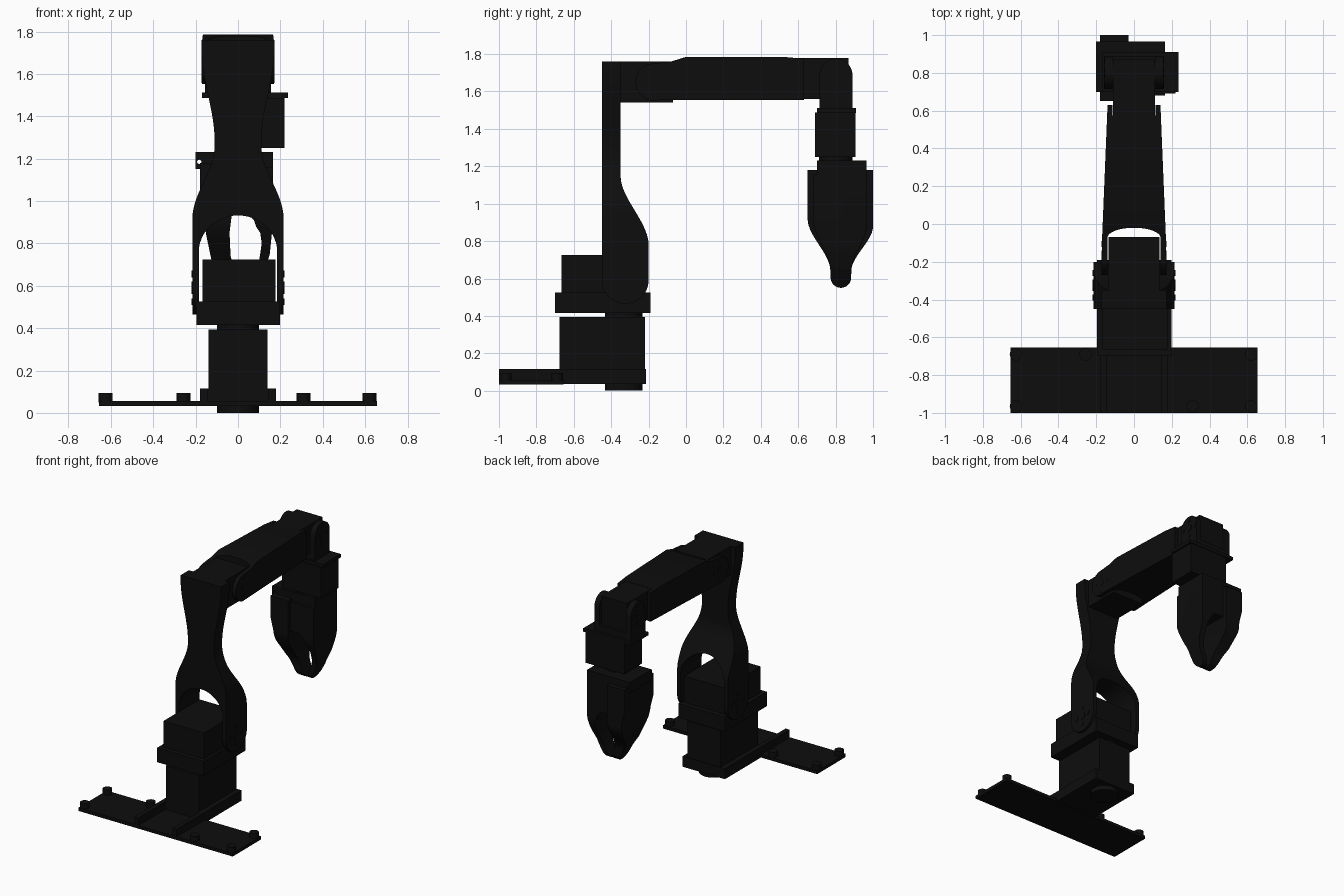
import bpy, bmesh
from math import sin, cos, radians
from mathutils import Vector

cube = bpy.data.objects.get("Cube")
if cube:
    bpy.data.objects.remove(cube, do_unlink=True)

black = bpy.data.materials.new("matte_black")
black.use_nodes = True
black.diffuse_color = (0.004, 0.004, 0.004, 1)
bsdf = black.node_tree.nodes["Principled BSDF"]
bsdf.inputs["Base Color"].default_value = black.diffuse_color
bsdf.inputs["Roughness"].default_value = 0.8


def prism(name, pts, axis, lo, hi):
    """Extrude a 2D outline along an axis; x takes (y,z), y takes (x,z), z takes (x,y)."""
    place = {"x": lambda a, b, d: (d, a, b),
             "y": lambda a, b, d: (a, d, b),
             "z": lambda a, b, d: (a, b, d)}[axis]
    bm = bmesh.new()
    face = bm.faces.new([bm.verts.new(place(a, b, lo)) for a, b in pts])
    out = bmesh.ops.extrude_face_region(bm, geom=[face])
    verts = [v for v in out["geom"] if isinstance(v, bmesh.types.BMVert)]
    bmesh.ops.translate(bm, verts=verts, vec=Vector(place(0, 0, hi - lo)))
    bmesh.ops.recalc_face_normals(bm, faces=bm.faces)
    mesh = bpy.data.meshes.new(name)
    bm.to_mesh(mesh)
    bm.free()
    mesh.materials.append(black)
    ob = bpy.data.objects.new(name, mesh)
    bpy.context.collection.objects.link(ob)
    return ob


def box(name, x, y, z):
    return prism(name, [(x[0], y[0]), (x[1], y[0]), (x[1], y[1]), (x[0], y[1])], "z", *z)


def arc(a, b, r, start=0, end=360, n=24, rb=None):
    """Points on an arc, leaving out the repeated end of a full circle."""
    count = n if end - start == 360 else n + 1
    angles = [radians(start + (end - start) * i / n) for i in range(count)]
    return [(a + r * cos(t), b + (rb or r) * sin(t)) for t in angles]


def ease(p, q, n=14):
    """S-shaped run from p to q, level in the first coordinate at both ends."""
    return [(p[0] + (q[0] - p[0]) * t * t * (3 - 2 * t), p[1] + (q[1] - p[1]) * t)
            for t in [i / n for i in range(n + 1)]]


def mirrored(half):
    return half + [(-a, b) for a, b in reversed(half)]


def combine(ob, other, operation):
    """Apply a boolean and remove the cutter."""
    mod = ob.modifiers.new("cut", "BOOLEAN")
    mod.operation, mod.object, mod.solver = operation, other, "EXACT"
    deps = bpy.context.evaluated_depsgraph_get()
    mesh = bpy.data.meshes.new_from_object(ob.evaluated_get(deps))
    ob.modifiers.clear()
    ob.data = mesh
    bpy.data.objects.remove(other, do_unlink=True)
    return ob


# Foot plate with standoffs and side rails
box("foot_plate", (-.655, .655), (-1, -.655), (.033, .057))
for x, y in [(-.625, -.965), (-.625, -.69), (-.257, -.69), (.309, -.965), (.62, -.965), (.62, -.69)]:
    prism("standoff", arc(x, y, .033), "z", .05, .095)
for s in (-1, 1):
    box("foot_rail", sorted((s * .145, s * .18)), (-1, -.655), (.035, .115))

# Base housing and turntable
box("base_housing", (-.14, .14), (-.675, -.22), (.035, .393))
box("base_flange", (-.18, .18), (-.675, -.215), (.035, .115))
prism("turntable", arc(0, -.332, .1), "z", 0, .42)

# Shoulder
box("shoulder_bracket", (-.196, .198), (-.70, -.19), (.415, .525))
box("shoulder_motor", (-.167, .177), (-.665, -.23), (.52, .725))

# Upper arm: front outline crossed with side outline, then an arched window
front = [(.215, .4)] + ease((.215, .92), (.11, 1.26)) + ease((.11, 1.28), (.172, 1.72)) + [(.172, 1.76)]
side = [(-.45, 1.76), (-.45, .59)] + arc(-.325, .59, .125, 180, 360) \
    + ease((-.2, .78), (-.35, 1.15)) + [(-.35, 1.76)]
upper_arm = prism("upper_arm", mirrored(front), "y", -.6, 0)
combine(upper_arm, prism("cutter", side, "x", -.4, .4), "INTERSECT")
window = [(-.185, .3), (.185, .3)] + arc(0, .76, .185, 0, 180, rb=.172)
combine(upper_arm, prism("cutter", window, "y", -.7, .1), "DIFFERENCE")

# Elbow motor
box("elbow_motor", (-.135, .135), (-.36, -.07), (1.54, 1.76))

# Forearm: tapered plan crossed with side outline, forked at both ends
plan = [(-.172, -.3), (.172, -.3), (.17, -.1), (.14, .63), (-.14, .63), (-.17, -.1)]
side = arc(-.17, 1.65, .1, 100, 260) + [(-.1, 1.555), (.63, 1.555), (.63, 1.775),
                                        (.52, 1.785), (0, 1.785), (-.08, 1.76)]
forearm = prism("forearm", plan, "z", 1.4, 1.9)
combine(forearm, prism("cutter", side, "x", -.4, .4), "INTERSECT")
fork = [(-.14, -.5), (.14, -.5)] + arc(0, -.072, .14, 0, 180, rb=.052)
combine(forearm, prism("cutter", fork, "z", 1.3, 2), "DIFFERENCE")
combine(forearm, box("cutter", (-.113, .113), (.575, .8), (1.3, 2)), "DIFFERENCE")

# Wrist joint
box("wrist_motor", (-.11, .11), (.57, .87), (1.56, 1.778))
cheek = [(.715, 1.5), (.89, 1.5)] + arc(.802, 1.688, .088, 0, 180)
for s in (-1, 1):
    prism("wrist_cheek", cheek, "x", *sorted((s * .112, s * .155)))
box("wrist_bridge", (-.155, .155), (.715, .89), (1.5, 1.56))
box("wrist_flange", (-.17, .235), (.70, .91), (1.486, 1.512))
box("roll_motor", (-.11, .22), (.69, .905), (1.25, 1.487))
prism("roll_hub", arc(.02, .8, .09), "z", 1.22, 1.26)

# Gripper body
box("gripper_plate", (-.165, .165), (.70, .965), (1.15, 1.232))
ear = box("gripper_ear", (-.2, -.16), (.70, .965), (1.15, 1.232))
combine(ear, prism("cutter", arc(-.183, 1.185, .01), "y", .5, 1.1), "DIFFERENCE")


# Jaws: front outline crossed with a tapered side outline
def jaw(name, outline, low, high, top):
    side = [(low, top)] + ease((low, .92), (.772, .64)) + arc(.828, .605, .055, 180, 360, 12) \
        + ease((.884, .64), (high, .88)) + [(high, top)]
    ob = prism(name, outline, "y", .5, 1.1)
    return combine(ob, prism("cutter", side, "x", -.4, .4), "INTERSECT")


jaw("fixed_jaw", [(-.18, 1.18), (-.18, 1.02), (-.155, .92), (-.15, .84), (-.125, .72), (-.06, .6), (-.03, .54),
                  (.025, .54), (-.01, .65), (-.035, .74), (-.04, .85), (-.03, .93), (-.03, 1.18)],
    .65, 1.0, 1.18)
jaw("moving_jaw", [(-.04, 1.16), (-.04, .94), (.05, .935), (.075, .91), (.085, .88), (.105, .85), (.112, .8),
                   (.1, .72), (.07, .63), (.025, .54), (.06, .54), (.12, .65), (.15, .75), (.165, .9), (.165, 1.16)],
    .68, .965, 1.16)

# Joint discs and screw heads on both sides
for label, y, z, x in (("shoulder", -.325, .59, .215), ("elbow", -.17, 1.65, .168), ("wrist", .802, 1.68, .155)):
    for s in (-1, 1):
        prism(label + "_disc", arc(y, z, .03), "x", *sorted((s * (x - .02), s * (x + .004))))
        for a, b in arc(y, z, .065, 0, 360, 4):
            prism(label + "_screw", arc(a, b, .016, n=12), "x", *sorted((s * (x - .02), s * (x + .004))))

# Smooth the curved walls, keep hard edges
bpy.ops.object.select_all(action="DESELECT")
for ob in bpy.context.collection.objects:
    if ob.type == "MESH" and black.name in ob.data.materials:
        ob.select_set(True)
        bpy.context.view_layer.objects.active = ob
bpy.ops.object.shade_smooth_by_angle(angle=radians(30))
